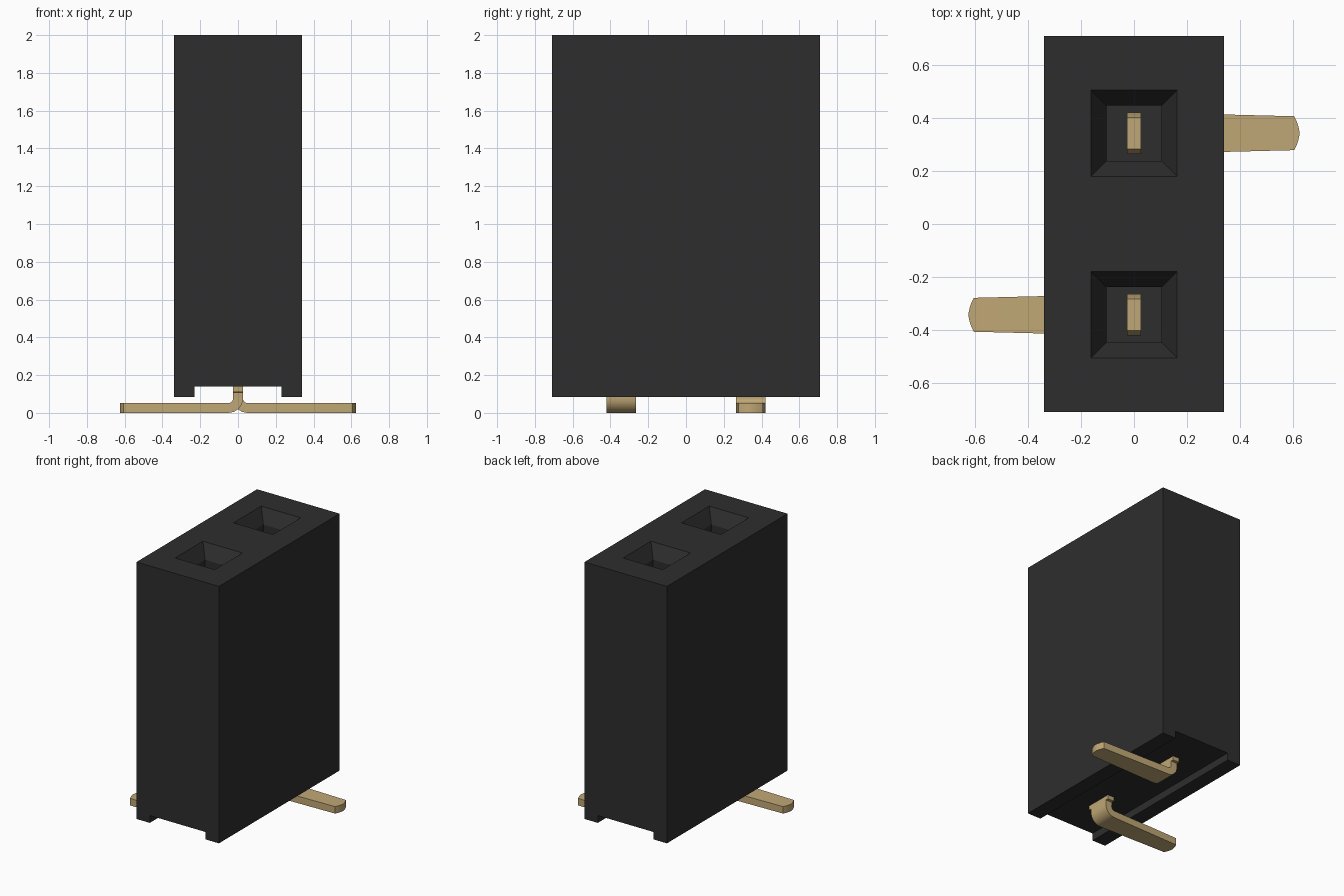
import bpy, bmesh
from math import sin, cos, pi
from mathutils import Vector, Matrix

cube = bpy.data.objects.get("Cube")
if cube:
    bpy.data.objects.remove(cube)


def material(name, rgb):
    m = bpy.data.materials.new(name)
    m.use_nodes = True
    m.diffuse_color = (*rgb, 1)
    m.node_tree.nodes["Principled BSDF"].inputs["Base Color"].default_value = (*rgb, 1)
    return m


def make_object(name, bm, mat):
    bmesh.ops.recalc_face_normals(bm, faces=bm.faces)
    mesh = bpy.data.meshes.new(name)
    bm.to_mesh(mesh)
    bm.free()
    mesh.materials.append(mat)
    ob = bpy.data.objects.new(name, mesh)
    bpy.context.collection.objects.link(ob)
    return ob


black = material("black plastic", (0.027, 0.027, 0.027))
gold = material("gold metal", (0.53, 0.39, 0.18))

PITCH = 0.343      # distance of each socket from the centre
HALF_W, HALF_L, TOP = 0.34, 0.71, 2.0
MOUTH = 0.163      # half size of the socket mouth

# Housing: profile with a channel underneath, extruded front to back
bm = bmesh.new()
half = [(0.23, 0.14), (0.23, 0.085), (HALF_W, 0.085), (HALF_W, TOP)]
profile = half + [(-x, z) for x, z in reversed(half)]
face = bm.faces.new([bm.verts.new((x, -HALF_L, z)) for x, z in profile])
ext = bmesh.ops.extrude_face_region(bm, geom=[face])
bmesh.ops.translate(bm, vec=(0, 2 * HALF_L, 0),
                    verts=[g for g in ext["geom"] if isinstance(g, bmesh.types.BMVert)])
bmesh.ops.recalc_face_normals(bm, faces=bm.faces)


def cut_top(co, normal):
    faces = [f for f in bm.faces if f.normal.z > 0.9 and f.calc_center_median().z > 1.9]
    geom = faces + list({e for f in faces for e in f.edges}) + list({v for f in faces for v in f.verts})
    bmesh.ops.bisect_plane(bm, geom=geom, plane_co=co, plane_no=normal)
    bm.normal_update()


for s in (-1, 1):
    cut_top((s * MOUTH, 0, 0), (1, 0, 0))
    for t in (-1, 1):
        cut_top((0, s * PITCH + t * MOUTH, 0), (0, 1, 0))

# Sockets: tapered mouths leading into square wells
wells = []
for f in bm.faces:
    c = f.calc_center_median()
    if f.normal.z > 0.9 and c.z > 1.9 and abs(c.x) < 0.01 and abs(abs(c.y) - PITCH) < 0.01:
        wells.append(f)
bmesh.ops.inset_individual(bm, faces=wells, thickness=MOUTH - 0.08, depth=-0.1)
for f in wells:
    f.normal_update()
bottom = bmesh.ops.extrude_discrete_faces(bm, faces=wells)["faces"]
bmesh.ops.translate(bm, vec=(0, 0, -1.3), verts=[v for f in bottom for v in f.verts])
make_object("housing", bm, black)


# Contacts: flat strip bent from a vertical blade into a tapered foot
def contact(name, angle):
    t, bend = 0.026, 0.052
    cx, cz = bend, bend + t
    down, out = Vector((1, 0, 0)), Vector((0, 0, 1))
    stations = [(0, 1.6, down, 0.06), (0, 1.55, down, 0.078), (0, 0.6, down, 0.078),
                (0, 0.59, down, 0.1), (0, 0.11, down, 0.1), (0, 0.109, down, 0.079)]
    steps = 8
    for i in range(steps + 1):
        a = i / steps * pi / 2
        n = Vector((cos(a), 0, sin(a)))
        stations.append((cx - bend * cos(a), cz - bend * sin(a), n, 0.078))
    stations += [(0.605, t, out, 0.064), (0.614, t, out, 0.046),
                 (0.621, t, out, 0.025), (0.625, t, out, 0.006)]
    bm = bmesh.new()
    rings = []
    for x, z, n, w in stations:
        p = Vector((x, 0, z))
        rings.append([bm.verts.new(p + n * t * a + Vector((0, w * b, 0)))
                      for a, b in ((1, 1), (1, -1), (-1, -1), (-1, 1))])
    for r, q in zip(rings, rings[1:]):
        for i in range(4):
            j = (i + 1) % 4
            bm.faces.new((r[i], r[j], q[j], q[i]))
    bm.faces.new(rings[0])
    bm.faces.new(rings[-1])
    place = Matrix.Rotation(angle, 4, 'Z') @ Matrix.Translation((0, PITCH, 0))
    bmesh.ops.transform(bm, matrix=place, verts=bm.verts)
    ob = make_object(name, bm, gold)
    bpy.ops.object.select_all(action='DESELECT')
    ob.select_set(True)
    bpy.context.view_layer.objects.active = ob
    bpy.ops.object.shade_smooth_by_angle(angle=pi / 7)


contact("back_contact", 0)
contact("front_contact", pi)
